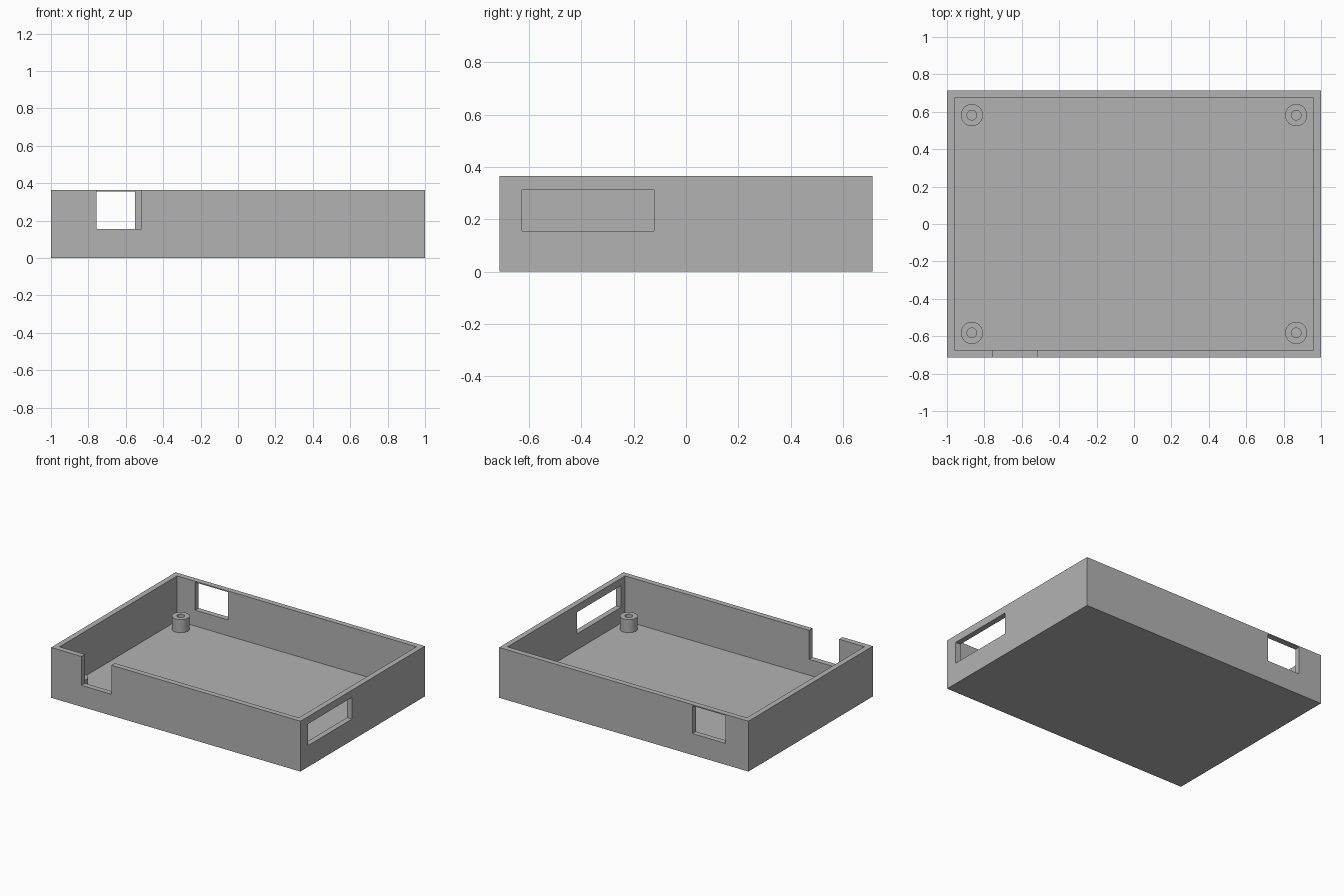
import bpy, bmesh, math
from mathutils import Vector

cube = bpy.data.objects.get("Cube")
if cube:
    bpy.data.objects.remove(cube, do_unlink=True)

HALF_X, HALF_Y, HEIGHT = 1.0, 0.713, 0.365
WALL, FLOOR, SILL = 0.04, 0.04, 0.155

grey = bpy.data.materials.new("plain_grey")
grey.use_nodes = True
colour = (0.45, 0.45, 0.45, 1)
grey.diffuse_color = colour
grey.node_tree.nodes["Principled BSDF"].inputs["Base Color"].default_value = colour


def add_object(name, bm):
    bmesh.ops.recalc_face_normals(bm, faces=bm.faces)
    mesh = bpy.data.meshes.new(name)
    bm.to_mesh(mesh)
    bm.free()
    mesh.materials.append(grey)
    obj = bpy.data.objects.new(name, mesh)
    bpy.context.collection.objects.link(obj)
    return obj


def box(name, low, high):
    low, high = Vector(low), Vector(high)
    bm = bmesh.new()
    bmesh.ops.create_cube(bm, size=1)
    bmesh.ops.scale(bm, vec=high - low, verts=bm.verts)
    bmesh.ops.translate(bm, vec=(low + high) / 2, verts=bm.verts)
    return add_object(name, bm)


def select_only(obj):
    bpy.ops.object.select_all(action="DESELECT")
    obj.select_set(True)
    bpy.context.view_layer.objects.active = obj


def cut(target, low, high):
    cutter = box("cutter", low, high)
    cutter.hide_render = True
    mod = target.modifiers.new("opening", "BOOLEAN")
    mod.operation = "DIFFERENCE"
    mod.solver = "EXACT"
    mod.object = cutter
    select_only(target)
    bpy.ops.object.modifier_apply(modifier=mod.name)
    bpy.data.objects.remove(cutter, do_unlink=True)


# Open tray: solid block with the inside hollowed out
tray = box("tray", (-HALF_X, -HALF_Y, 0), (HALF_X, HALF_Y, HEIGHT))
cut(tray, (WALL - HALF_X, WALL - HALF_Y, FLOOR), (HALF_X - WALL, HALF_Y - WALL, 1))

# Openings: front notch, back window below a thin rim, side slot
OUT, IN = 0.05, 0.06
cut(tray, (-0.757, -HALF_Y - OUT, SILL), (-0.517, -HALF_Y + IN, 1))
cut(tray, (-0.815, HALF_Y - IN, SILL), (-0.55, HALF_Y + OUT, 0.357))
cut(tray, (HALF_X - IN, -0.627, SILL), (HALF_X + OUT, -0.122, 0.312))


# Hollow screw posts in the four corners, slightly sunk into the floor
def post(name, x, y, inner=0.026, outer=0.059, bottom=FLOOR - 0.01, top=0.135):
    bm = bmesh.new()
    profile = [(inner, bottom), (inner, top), (outer, top), (outer, bottom)]
    verts = [bm.verts.new((r, 0, z)) for r, z in profile]
    edges = [bm.edges.new((verts[i], verts[i - 1])) for i in range(len(verts))]
    bmesh.ops.spin(bm, geom=verts + edges, axis=(0, 0, 1), cent=(0, 0, 0),
                   angle=math.tau, steps=40, use_merge=True)
    bmesh.ops.remove_doubles(bm, verts=bm.verts, dist=0.0001)
    obj = add_object(name, bm)
    obj.location = (x, y, 0)
    select_only(obj)
    bpy.ops.object.shade_smooth_by_angle(angle=math.radians(30))


for end, sy in (("front", -1), ("back", 1)):
    for side, sx in (("right", -1), ("left", 1)):
        post(f"{end}_{side}_post", sx * 0.867, sy * 0.582)
